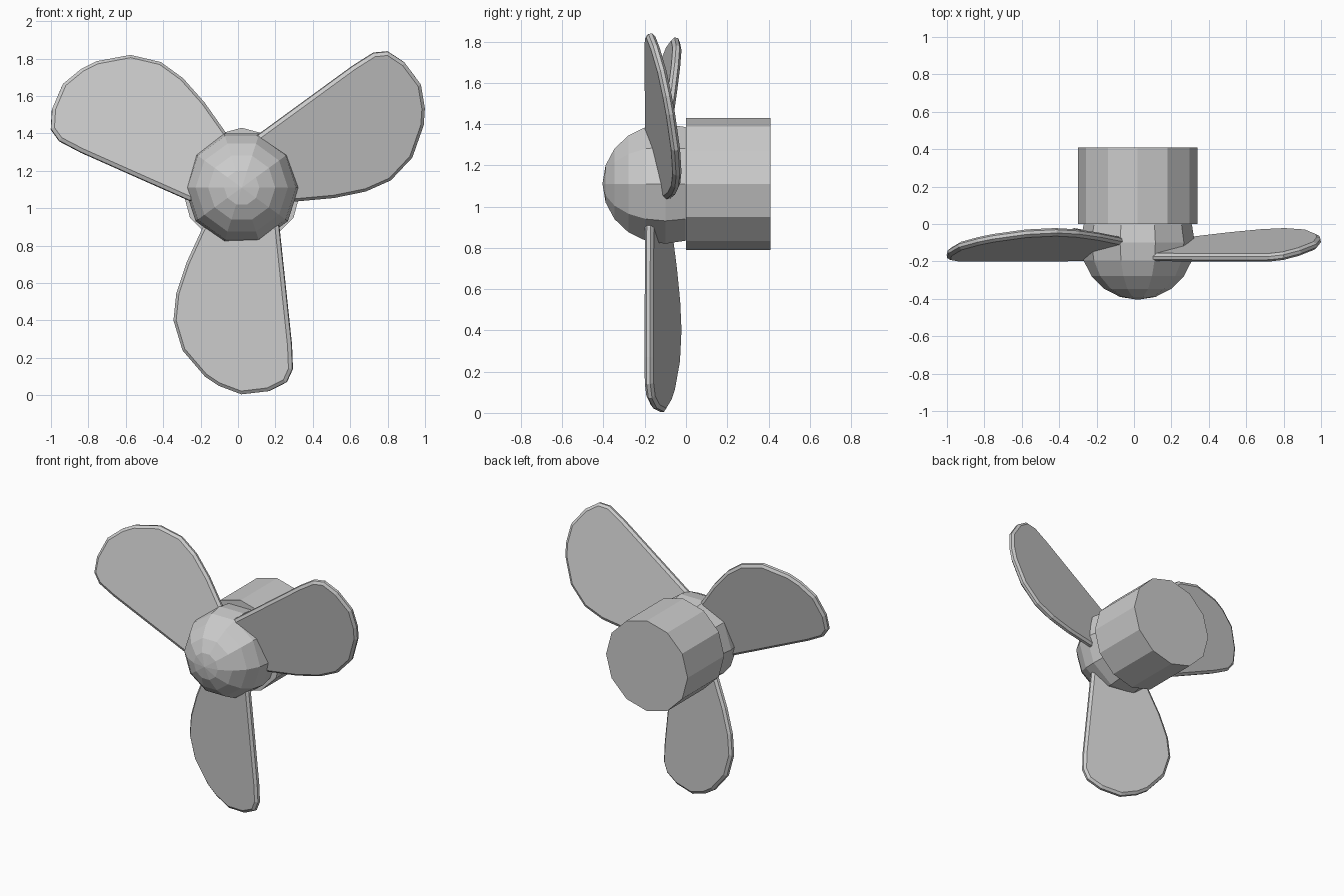
import bpy, bmesh, math
from mathutils import Vector, Matrix

if "Cube" in bpy.data.objects:
    bpy.data.objects.remove(bpy.data.objects["Cube"])

HUB = Vector((0.02, 0, 1.11))   # axis of rotation, running along y


def finish(bm, name):
    bmesh.ops.recalc_face_normals(bm, faces=bm.faces)
    me = bpy.data.meshes.new(name)
    bm.to_mesh(me)
    bm.free()
    ob = bpy.data.objects.new(name, me)
    bpy.context.collection.objects.link(ob)
    return ob


along_y = Matrix.Rotation(math.radians(90), 4, 'X')

# Faceted nose hub, pole facing the front
bm = bmesh.new()
bmesh.ops.create_uvsphere(
    bm, u_segments=10, v_segments=10, radius=0.305,
    matrix=Matrix.Translation(HUB + Vector((0, -0.10, 0))) @ along_y
    @ Matrix.Rotation(math.radians(90), 4, 'Z'))
finish(bm, "nose_hub")

# Shaft housing behind the hub
bm = bmesh.new()
bmesh.ops.create_cone(
    bm, cap_ends=True, segments=12, radius1=0.32, radius2=0.32, depth=0.41,
    matrix=Matrix.Translation(HUB + Vector((0, 0.205, 0))) @ along_y)
finish(bm, "shaft_housing")

# Blade outline seen from the front (x, z), for the lower blade
OUTLINE = [(0.17, 1.01), (0.22, 0.90), (0.287, 0.27), (0.292, 0.14),
           (0.26, 0.07), (0.165, 0.022), (0.02, 0.005), (-0.10, 0.05),
           (-0.175, 0.10), (-0.295, 0.24), (-0.343, 0.40), (-0.328, 0.545),
           (-0.273, 0.71), (-0.19, 0.89), (-0.12, 1.01)]
SLOPE = 0.235
NORMAL = Vector((SLOPE, 1, SLOPE * 0.09)).normalized()


def pitched(x, z):
    """Put an outline point on the plane tilted about the leading edge."""
    across = (0.29 - x) * 0.996 + (0.2 - z) * 0.09
    return Vector((x, -0.183 + SLOPE * across, z))


def blade(angle, name):
    bm = bmesh.new()
    base = [pitched(x, z) for x, z in OUTLINE]
    n = len(base)
    # inward direction at each corner, for the rounded rim
    inward = []
    for i in range(n):
        t = (base[(i + 1) % n] - base[i]).normalized() \
            + (base[i] - base[i - 1]).normalized()
        inward.append(t.cross(NORMAL).normalized())
    centre = sum(base, Vector()) / n
    if inward[7].dot(centre - base[7]) < 0:
        inward = [-v for v in inward]
    rings = []
    for inset, off in ((0.018, -0.022), (0, -0.009), (0, 0.009), (0.018, 0.022)):
        rings.append([bm.verts.new(p + d * inset + NORMAL * off)
                      for p, d in zip(base, inward)])
    for a, b in zip(rings, rings[1:]):
        for i in range(n):
            j = (i + 1) % n
            bm.faces.new((a[i], a[j], b[j], b[i]))
    bm.faces.new(rings[0])
    bm.faces.new(rings[-1])
    bmesh.ops.rotate(bm, verts=bm.verts, cent=HUB,
                     matrix=Matrix.Rotation(angle, 3, 'Y'))
    finish(bm, name)


# Three equal blades
for k, side in enumerate(("lower", "left", "right")):
    blade(math.radians(120 * k), side + "_blade")
